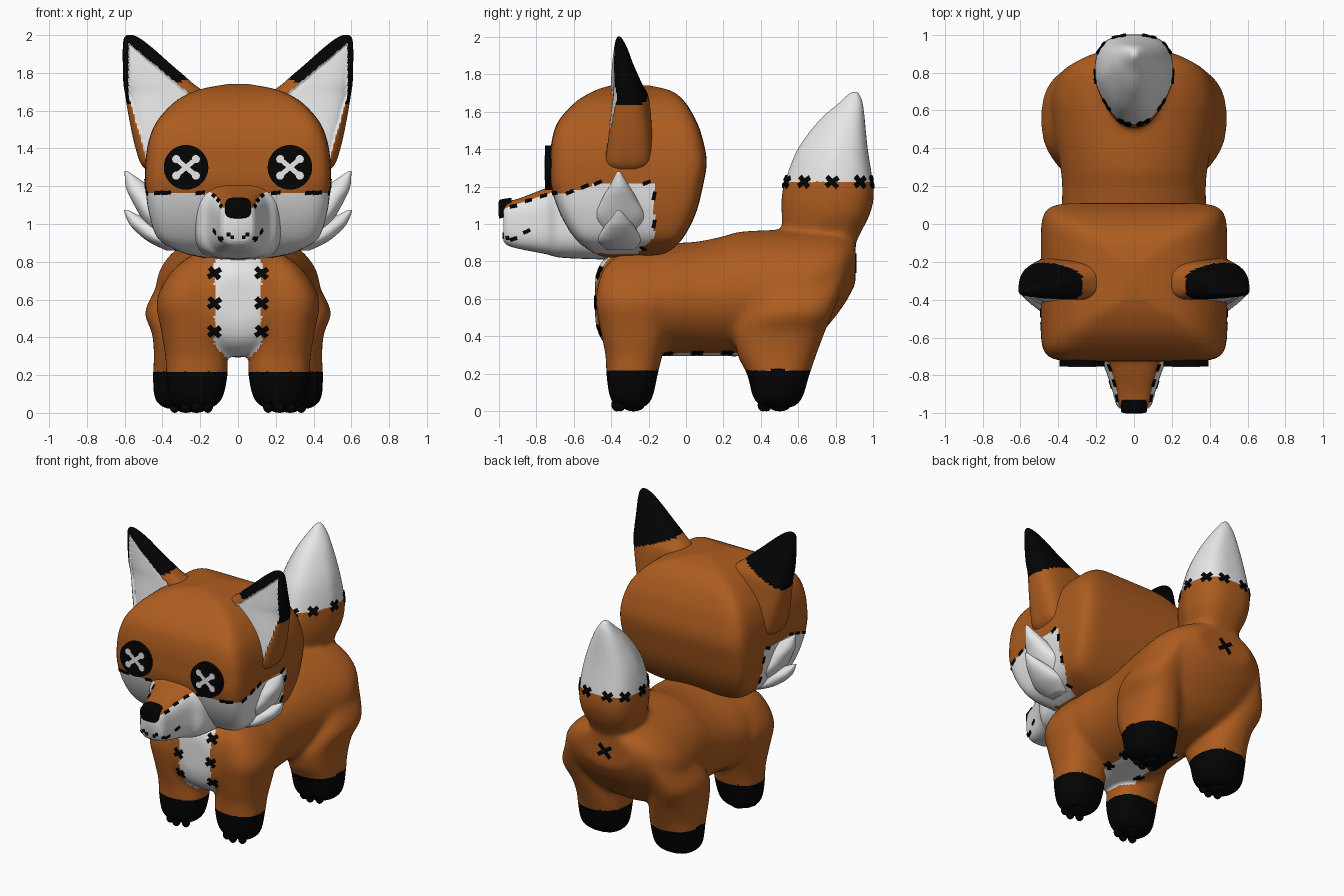
import bpy, bmesh, math
from mathutils import Vector, Matrix
from mathutils.bvhtree import BVHTree

if "Cube" in bpy.data.objects:
    bpy.data.objects.remove(bpy.data.objects["Cube"])


def material(name, col):
    m = bpy.data.materials.new(name)
    m.diffuse_color = (*col, 1)
    m.use_nodes = True
    m.node_tree.nodes["Principled BSDF"].inputs["Base Color"].default_value = m.diffuse_color
    return m


MATS = [material("orange fur", (0.42, 0.108, 0.014)),
        material("white fur", (0.8, 0.8, 0.8)),
        material("black", (0.001, 0.001, 0.001))]
ORANGE, WHITE, BLACK = 0, 1, 2


def finish(bm, name, rule, sharp=False):
    bmesh.ops.recalc_face_normals(bm, faces=bm.faces)
    bm.normal_update()
    for f in bm.faces:
        f.smooth = not sharp
        f.material_index = rule(f.calc_center_median(), f.normal) if callable(rule) else rule
    me = bpy.data.meshes.new(name)
    bm.to_mesh(me)
    bm.free()
    for m in MATS:
        me.materials.append(m)
    ob = bpy.data.objects.new(name, me)
    bpy.context.collection.objects.link(ob)
    return ob


def catmull(p, i, t):
    a, b, c, d = p[max(i - 1, 0)], p[i], p[i + 1], p[min(i + 2, len(p) - 1)]
    return [0.5 * (2 * y + (z - x) * t + (2 * x - 5 * y + 4 * z - w) * t * t
                   + (3 * y - x - 3 * z + w) * t ** 3) for x, y, z, w in zip(a, b, c, d)]


def loft(name, rows, rule, axis='z', n=2.5, sides=80, steps=8, flip=1, taper=0):
    """Rows (t, x0, x1, b0, b1): rounded-square sections stacked along z or y."""
    bm = bmesh.new()
    fine = [catmull(rows, i, k / steps) for i in range(len(rows) - 1) for k in range(steps)]
    fine.append(rows[-1])
    rings = []
    for t, x0, x1, b0, b1 in fine:
        ring = []
        for k in range(sides):
            a = 2 * math.pi * k / sides
            c, s = math.cos(a), math.sin(a)
            r = (abs(c) ** n + abs(s) ** n) ** (-1 / n)
            x = flip * ((x0 + x1) / 2 + r * c * (1 + taper * min(r * s, 0)) * (x1 - x0) / 2)
            b = (b0 + b1) / 2 + r * s * (b1 - b0) / 2
            ring.append(bm.verts.new((x, b, t) if axis == 'z' else (x, t, b)))
        rings.append(ring)
    for p, q in zip(rings, rings[1:]):
        for k in range(sides):
            j = (k + 1) % sides
            bm.faces.new((p[k], p[j], q[j], q[k]))
    bm.faces.new(rings[0])
    bm.faces.new(rings[-1])
    return finish(bm, name, rule)


def sym(rows):
    return [(t, -h, h, b0, b1) for t, h, b0, b1 in rows]


def fuse(parts, name, rule, voxel=0.014):
    """Melt overlapping parts into one smooth skin."""
    bm = bmesh.new()
    for p in parts:
        bm.from_mesh(p.data)
        bpy.data.objects.remove(p)
    tmp = finish(bm, "raw", ORANGE)
    mod = tmp.modifiers.new("skin", 'REMESH')
    mod.mode, mod.voxel_size = 'VOXEL', voxel
    mod = tmp.modifiers.new("soften", 'SMOOTH')
    mod.factor, mod.iterations = 0.5, 24
    bm = bmesh.new()
    bm.from_object(tmp, bpy.context.evaluated_depsgraph_get())
    bpy.data.objects.remove(tmp)
    return finish(bm, name, rule)


# Head with white lower face
def head_rule(c, n):
    top = 1.165 + 0.06 * min(max((c.y + 0.65) / 0.2, 0), 1)
    back = -0.17 - max(0, 0.93 - c.z)
    return WHITE if c.y < back and c.z < top and n.z > -0.96 else ORANGE


head = loft("head", sym([
    (0.82, 0.18, -0.43, -0.2), (0.85, 0.30, -0.50, -0.10), (0.92, 0.42, -0.59, -0.02),
    (1.05, 0.47, -0.67, 0.05), (1.2, 0.49, -0.72, 0.09), (1.33, 0.49, -0.725, 0.11),
    (1.45, 0.47, -0.715, 0.09), (1.55, 0.425, -0.68, 0.055), (1.65, 0.33, -0.59, -0.005),
    (1.71, 0.21, -0.49, -0.08), (1.74, 0.06, -0.4, -0.2)]), head_rule, n=9, sides=160)

# Muzzle and nose
muzzle = loft("muzzle", sym([
    (-0.975, 0.075, 0.91, 1.10), (-0.95, 0.095, 0.885, 1.12), (-0.88, 0.115, 0.865, 1.14),
    (-0.75, 0.16, 0.84, 1.19), (-0.66, 0.22, 0.82, 1.215), (-0.42, 0.24, 0.81, 1.15)]),
    lambda c, n: ORANGE if c.z > 1.085 + 0.32 * (c.y + 0.97) else WHITE, axis='y', n=3.2)
loft("nose", sym([(-1.0, 0.045, 1.05, 1.115), (-0.99, 0.068, 1.03, 1.13),
                  (-0.93, 0.065, 1.06, 1.14)]), BLACK, axis='y', n=3.5, sides=32)


# Ears: white inner face, black tip
def ear_rule(c, n):
    x, z = abs(c.x), c.z
    inner = x < 0.58 and z < 1.675 + (x - 0.24) * 0.84 and z > 1.4 + (x - 0.50) * 3.5
    if inner and n.y < -0.4:
        return WHITE
    return BLACK if z > 1.63 + (0.6 - x) * 0.42 else ORANGE


def hollow(ob, depth):
    """Press the white faces inward, keeping their rim in place."""
    rim = {v for p in ob.data.polygons if p.material_index != WHITE for v in p.vertices}
    for v in ob.data.vertices:
        if v.index not in rim:
            v.co.y += depth


EAR = [(1.29, 0.38, 0.49, -0.40, -0.23), (1.33, 0.35, 0.52, -0.435, -0.19),
       (1.43, 0.30, 0.55, -0.435, -0.18), (1.55, 0.24, 0.575, -0.425, -0.185),
       (1.68, 0.18, 0.597, -0.41, -0.20), (1.75, 0.245, 0.607, -0.405, -0.235),
       (1.85, 0.36, 0.61, -0.395, -0.28), (1.93, 0.45, 0.61, -0.385, -0.31),
       (1.98, 0.515, 0.605, -0.375, -0.335), (2.0, 0.555, 0.59, -0.365, -0.35)]
UPPER_TUFT = [(0.93, 0.36, 0.44, -0.42, -0.28), (1.03, 0.38, 0.51, -0.48, -0.22),
              (1.13, 0.41, 0.565, -0.45, -0.26), (1.2, 0.47, 0.595, -0.41, -0.30),
              (1.28, 0.585, 0.6, -0.37, -0.35)]
LOWER_TUFT = [(0.86, 0.28, 0.38, -0.42, -0.28), (0.91, 0.30, 0.48, -0.47, -0.24),
              (0.98, 0.37, 0.56, -0.44, -0.27), (1.03, 0.49, 0.59, -0.40, -0.31),
              (1.075, 0.585, 0.605, -0.37, -0.35)]
FRONT_LEG = [(0.02, 0.15, 0.31, -0.36, -0.22), (0.07, 0.085, 0.36, -0.405, -0.18),
             (0.2, 0.055, 0.38, -0.425, -0.15), (0.3, 0.06, 0.385, -0.43, -0.125),
             (0.45, 0.075, 0.41, -0.46, -0.08), (0.6, 0.10, 0.43, -0.48, -0.05),
             (0.75, 0.12, 0.35, -0.445, -0.08), (0.84, 0.15, 0.24, -0.36, -0.15)]
BACK_LEG = [(0.02, 0.18, 0.38, 0.41, 0.57), (0.07, 0.13, 0.44, 0.36, 0.62),
            (0.2, 0.115, 0.45, 0.325, 0.66), (0.3, 0.12, 0.445, 0.275, 0.695),
            (0.42, 0.15, 0.455, 0.265, 0.74), (0.53, 0.18, 0.492, 0.33, 0.785),
            (0.65, 0.19, 0.44, 0.39, 0.83), (0.75, 0.2, 0.375, 0.45, 0.85),
            (0.86, 0.2, 0.27, 0.52, 0.75)]


def bar(bm, frame, length, width, angle=0, thick=0.009):
    m = frame @ Matrix.Rotation(angle, 4, 'Z') @ Matrix.Diagonal((length, width, thick, 1))
    bmesh.ops.create_cube(bm, size=1, matrix=m)


# Torso and tail, fused with the legs below
parts = [loft("torso", sym([
    (-0.485, 0.13, 0.48, 0.72), (-0.45, 0.25, 0.38, 0.80), (-0.35, 0.35, 0.31, 0.87),
    (-0.15, 0.405, 0.295, 0.895), (0.05, 0.385, 0.295, 0.905), (0.2, 0.38, 0.295, 0.935),
    (0.3, 0.39, 0.295, 0.96), (0.55, 0.43, 0.32, 0.97), (0.7, 0.425, 0.40, 0.97),
    (0.83, 0.35, 0.55, 0.955), (0.905, 0.21, 0.68, 0.92)]), ORANGE, axis='y', n=1.97),
    loft("tail", sym([
        (0.83, 0.14, 0.60, 0.87), (0.95, 0.165, 0.525, 0.93), (1.05, 0.2, 0.51, 0.98),
        (1.15, 0.21, 0.51, 1.003), (1.25, 0.205, 0.535, 0.993), (1.4, 0.175, 0.595, 0.97),
        (1.55, 0.115, 0.705, 0.955), (1.65, 0.06, 0.815, 0.945), (1.71, 0.02, 0.87, 0.925)]),
        ORANGE, n=3, taper=0.45)]

for side, s in (("right", -1), ("left", 1)):
    hollow(loft(side + " ear", EAR, ear_rule, n=2.8, sides=120, flip=s), 0.02)
    loft(side + " upper cheek tuft", UPPER_TUFT, WHITE, n=2, sides=40, flip=s)
    loft(side + " lower cheek tuft", LOWER_TUFT, WHITE, n=2, sides=40, flip=s)
    parts.append(loft(side + " front leg", FRONT_LEG, ORANGE, n=2.4, flip=s))
    parts.append(loft(side + " back leg", BACK_LEG, ORANGE, n=2.4, flip=s))
    # Paw pads under each foot
    bm = bmesh.new()
    for x, y in ((0.22, -0.29), (0.275, 0.49)):
        for dx, dy, r in ((0, 0.01, 0.06), (-0.06, -0.06, 0.028), (0, -0.08, 0.028), (0.06, -0.06, 0.028)):
            bmesh.ops.create_uvsphere(bm, u_segments=16, v_segments=8, radius=1, matrix=Matrix.Translation(
                (s * (x + dx), y + dy, 0.035)) @ Matrix.Diagonal((r, r, 0.035, 1)))
    finish(bm, side + " paw pads", BLACK)
    # Button eye with thread cross
    face = Matrix.Translation((s * 0.275, -0.735, 1.3)) @ Matrix.Rotation(math.pi / 2, 4, 'X')
    bm = bmesh.new()
    bmesh.ops.create_cone(bm, cap_ends=True, segments=48, radius1=0.118, radius2=0.118, depth=0.034, matrix=face)
    finish(bm, side + " button eye", BLACK, True)
    bm = bmesh.new()
    front = face @ Matrix.Translation((0, 0, 0.018))
    for k in range(4):
        a = math.radians(40 if k % 2 == 0 else 140) + math.pi * (k // 2)
        if k < 2:
            bar(bm, front, 0.14, 0.026, a, 0.006)
        bmesh.ops.create_cone(bm, cap_ends=True, segments=12, radius1=0.022, radius2=0.022, depth=0.006,
                              matrix=front @ Matrix.Translation((0.068 * math.cos(a), 0.068 * math.sin(a), 0)))
    finish(bm, side + " eye thread", WHITE, True)


# Body colours: black socks, white tail tip, white chest and belly stripe
def body_rule(c, n):
    if c.z < 0.222:
        return BLACK
    if c.z > 1.225:
        return WHITE
    chest = c.y < -0.2 and c.z < 0.85 and n.y < -0.25 and abs(c.x) < min(0.125, 0.05 + (c.z - 0.3) * 0.6)
    belly = c.z < 0.42 and -0.45 < c.y < 0.28 and n.z < -0.4 and abs(c.x) < 0.125
    return WHITE if chest or belly else ORANGE


body = fuse(parts, "body with legs and tail", body_rule)

# Stitches laid on the surfaces: (ray start, ray direction, cross or dash angle)
stitch_mesh = bmesh.new()
trees = {o: BVHTree.FromPolygons([v.co for v in o.data.vertices], [p.vertices for p in o.data.polygons])
         for o in (head, muzzle, body)}


def stitch(target, start, direction, size=0.06, angle=None):
    loc, n, _, _ = trees[target].ray_cast(Vector(start), Vector(direction))
    if loc is None:
        return
    up = Vector((0, 0, 1)) if abs(n.z) < 0.9 else Vector((0, 1, 0))
    right = up.cross(n).normalized()
    frame = Matrix((right, n.cross(right), n)).transposed().to_4x4()
    frame.translation = loc
    for a in ([0.6, -0.8] if angle is None else [angle]):
        bar(stitch_mesh, frame, size, 0.026 if angle is None else 0.02, a)


for s in (-1, 1):
    for z in (0.74, 0.58, 0.43):                      # chest
        stitch(body, (s * 0.125, -2, z), (0, 1, 0), 0.08)
    for y in (-0.1, 0.06, 0.22):                      # belly
        stitch(body, (s * 0.125, y, -1), (0, 0, 1), 0.075)
    for x in (0.2, 0.38, 0.42):                       # face front
        stitch(head, (s * x, -2, 1.165), (0, 1, 0), 0.05, 0.1)
    for y, z in ((-0.62, 1.17), (-0.54, 1.2), (-0.47, 1.22), (-0.21, 1.22), (-0.17, 1.15),
                 (-0.17, 1.0), (-0.23, 0.87)):        # cheeks
        stitch(head, (s * 2, y, z), (-s, 0, 0), 0.045, s * 0.4 if y < -0.2 else 1.4)
    for y, z, a in ((-0.92, 1.095, 0.2), (-0.84, 1.125, 0.3), (-0.76, 1.15, 0.3),
                    (-0.92, 0.92, 0.3), (-0.85, 0.96, 0.4)):   # muzzle
        stitch(muzzle, (s * 2, y, z), (-s, 0, 0), 0.04, s * a)
    for x, z in ((0.03, 0.93), (0.05, 0.945), (0.085, 0.925)):  # whisker dots
        stitch(muzzle, (s * x, -2, z), (0, 1, 0), 0.02, 0)
    for y in (0.63, 0.78, 0.93):                      # tail sides
        stitch(body, (s * 2, y, 1.225), (-s, 0, 0), 0.08)
    stitch(body, (s * 0.08, 3, 1.225), (0, -1, 0), 0.08)
    stitch(body, (s * 0.05, 0.3, 1.225), (0, 1, 0), 0.08)
stitch(body, (0, 3, 0.79), (0, -1, 0), 0.12)          # rump cross
finish(stitch_mesh, "stitches", BLACK, True)
